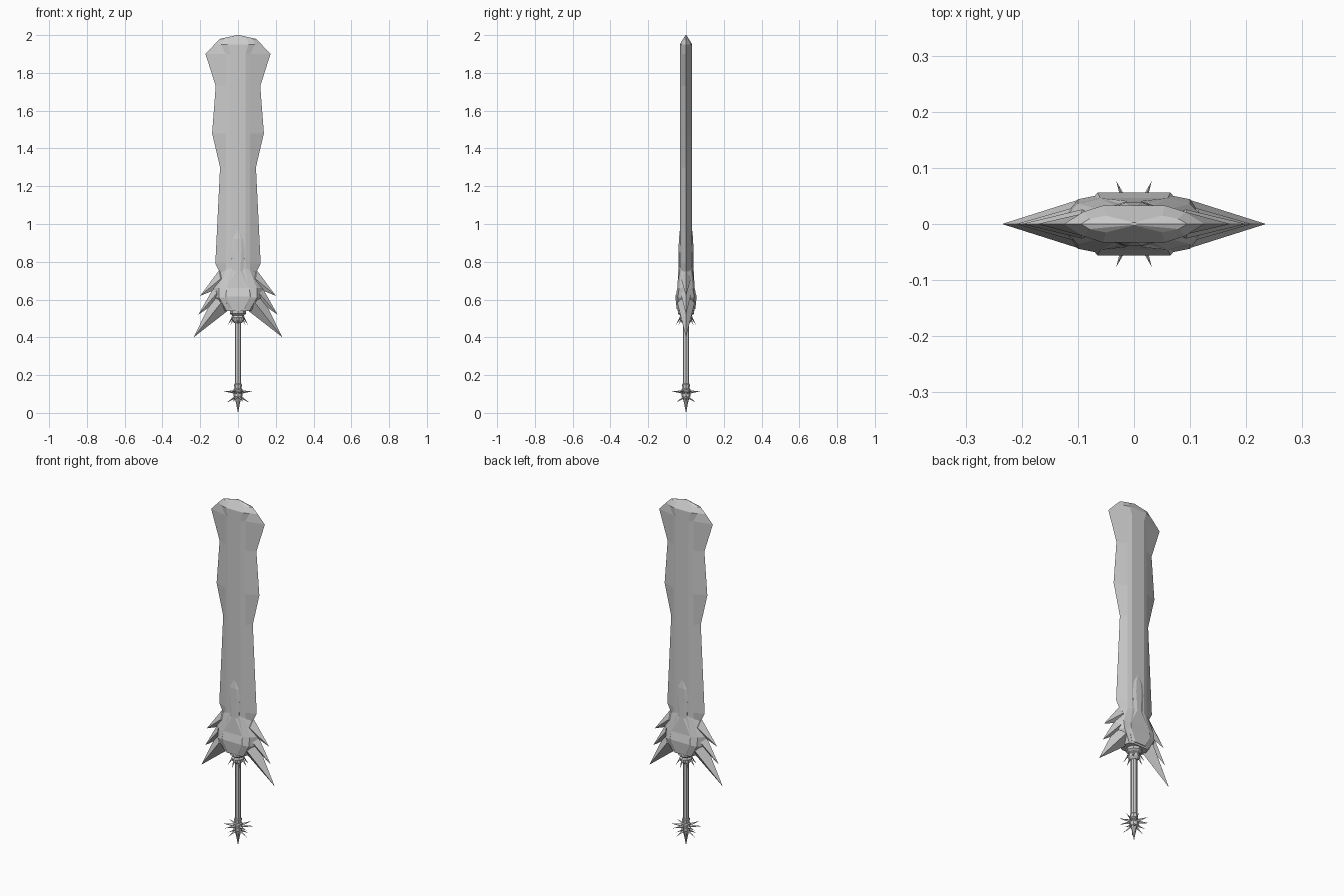
import bpy, bmesh, math
from mathutils import Vector

cube = bpy.data.objects.get("Cube")
if cube:
    bpy.data.objects.remove(cube)

steel = bpy.data.materials.new("grey_steel")
steel.use_nodes = True
GREY = (0.6, 0.6, 0.6, 1)
steel.diffuse_color = GREY
steel.node_tree.nodes["Principled BSDF"].inputs["Base Color"].default_value = GREY


def finish(name, bm):
    bmesh.ops.recalc_face_normals(bm, faces=bm.faces)
    mesh = bpy.data.meshes.new(name)
    bm.to_mesh(mesh)
    bm.free()
    mesh.materials.append(steel)
    obj = bpy.data.objects.new(name, mesh)
    bpy.context.collection.objects.link(obj)
    return obj


def loft(bm, rings):
    """Skin a list of equal-length point rings and cap both ends."""
    rows = [[bm.verts.new(p) for p in ring] for ring in rings]
    for low, high in zip(rows, rows[1:]):
        for i in range(len(low)):
            j = (i + 1) % len(low)
            bm.faces.new((low[i], low[j], high[j], high[i]))
    bm.faces.new(rows[0])
    bm.faces.new(rows[-1])


def section(z, flat, mid, edge, y, y_mid):
    """Symmetric faceted blade section at height z."""
    half = [(edge, 0), (mid, y_mid), (flat, y)]
    top = half + [(-x, d) for x, d in reversed(half)]
    bottom = [(x, -d) for x, d in reversed(top[1:-1])]
    return [(x, d, z) for x, d in top + bottom]


def lathe(name, profile, sides):
    bm = bmesh.new()
    loft(bm, [[(r * math.cos(math.tau * i / sides), r * math.sin(math.tau * i / sides), z)
               for i in range(sides)] for z, r in profile])
    return finish(name, bm)


def ring_of_spikes(name, count, start, r, z, reach, tip_z, width):
    """Thin pyramids standing around the grip."""
    bm = bmesh.new()
    for i in range(count):
        a = start + math.tau * i / count
        out = Vector((math.cos(a), math.sin(a), 0))
        side = Vector((-out.y, out.x, 0)) * width
        up = Vector((0, 0, width))
        base = out * r + Vector((0, 0, z))
        tip = bm.verts.new(out * reach + Vector((0, 0, tip_z)))
        b = [bm.verts.new(base + d) for d in (side, up, -side, -up)]
        bm.faces.new(b)
        for k in range(4):
            bm.faces.new((b[k], b[(k + 1) % 4], tip))
    return finish(name, bm)


# Blade: waisted outline with a flared, rounded tip
bm = bmesh.new()
outline = [(0.70, 0.085), (0.75, 0.10), (0.79, 0.12), (1.30, 0.095),
           (1.48, 0.137), (1.73, 0.118), (1.90, 0.172)]
rings = [section(z, 0.04, 0.064, e, 0.033, 0.025) for z, e in outline]
rings.append(section(1.95, 0.055, 0.09, 0.125, 0.033, 0.022))
rings.append(section(1.98, 0.05, 0.08, 0.095, 0.015, 0.009))
rings.append(section(2.0, 0.002, 0.004, 0.006, 0.003, 0.002))
loft(bm, rings)
finish("blade", bm)

# Guard body wrapping the blade root
bm = bmesh.new()
loft(bm, [section(*row) for row in (
    (0.54, 0.04, 0.06, 0.075, 0.045, 0.035),
    (0.61, 0.06, 0.10, 0.13, 0.052, 0.044),
    (0.66, 0.06, 0.10, 0.135, 0.046, 0.036),
    (0.75, 0.04, 0.065, 0.095, 0.036, 0.027),
    (0.79, 0.03, 0.05, 0.07, 0.03, 0.022))])
finish("guard_body", bm)

# Raised ornament on both broad faces, running up the blade
bm = bmesh.new()
loft(bm, [section(*row) for row in (
    (0.55, 0.03, 0.05, 0.06, 0.05, 0.043),
    (0.615, 0.065, 0.07, 0.075, 0.056, 0.05),
    (0.66, 0.06, 0.065, 0.07, 0.046, 0.042),
    (0.75, 0.012, 0.03, 0.045, 0.041, 0.034),
    (0.86, 0.018, 0.035, 0.05, 0.039, 0.033),
    (0.92, 0.015, 0.028, 0.035, 0.038, 0.033),
    (0.965, 0.004, 0.01, 0.015, 0.033, 0.03))])
finish("guard_ornament", bm)

# Swept wing spikes: lower base, upper base, tip as (x, z), and half depth
bm = bmesh.new()
for low, high, point, depth in (
        ((0.055, 0.54), (0.125, 0.625), (0.235, 0.40), 0.046),
        ((0.10, 0.595), (0.125, 0.67), (0.21, 0.52), 0.028),
        ((0.085, 0.665), (0.10, 0.755), (0.20, 0.62), 0.026)):
    for s in (-1, 1):
        a, b, tip = [bm.verts.new((s * x, 0, z)) for x, z in (low, high, point)]
        mid = (a.co + b.co) / 2
        f, k = [bm.verts.new(mid + Vector((0, d, 0))) for d in (-depth, depth)]
        inner = bm.verts.new(mid - Vector((s * 0.05, 0, 0)))
        for p, q in ((a, f), (f, b), (b, k), (k, a)):
            bm.faces.new((p, q, tip))
            bm.faces.new((q, p, inner))
finish("wing_spikes", bm)

# Grip, collar and pommel
lathe("grip", [(0.10, 0.017), (0.55, 0.017)], 8)
lathe("collar", [(0.475, 0.019), (0.49, 0.032), (0.505, 0.036),
                 (0.515, 0.03), (0.525, 0.042), (0.545, 0.042)], 8)
lathe("pommel", [(0.0, 0.0005), (0.05, 0.010), (0.075, 0.016), (0.09, 0.024),
                 (0.125, 0.024), (0.13, 0.019), (0.15, 0.021), (0.155, 0.017)], 8)
ring_of_spikes("collar_spikes", 8, 0, 0.03, 0.505, 0.055, 0.465, 0.009)
ring_of_spikes("pommel_side_spikes", 8, math.radians(22.5), 0.018, 0.11, 0.083, 0.115, 0.009)
ring_of_spikes("pommel_lower_spikes", 6, 0, 0.012, 0.085, 0.06, 0.055, 0.008)
